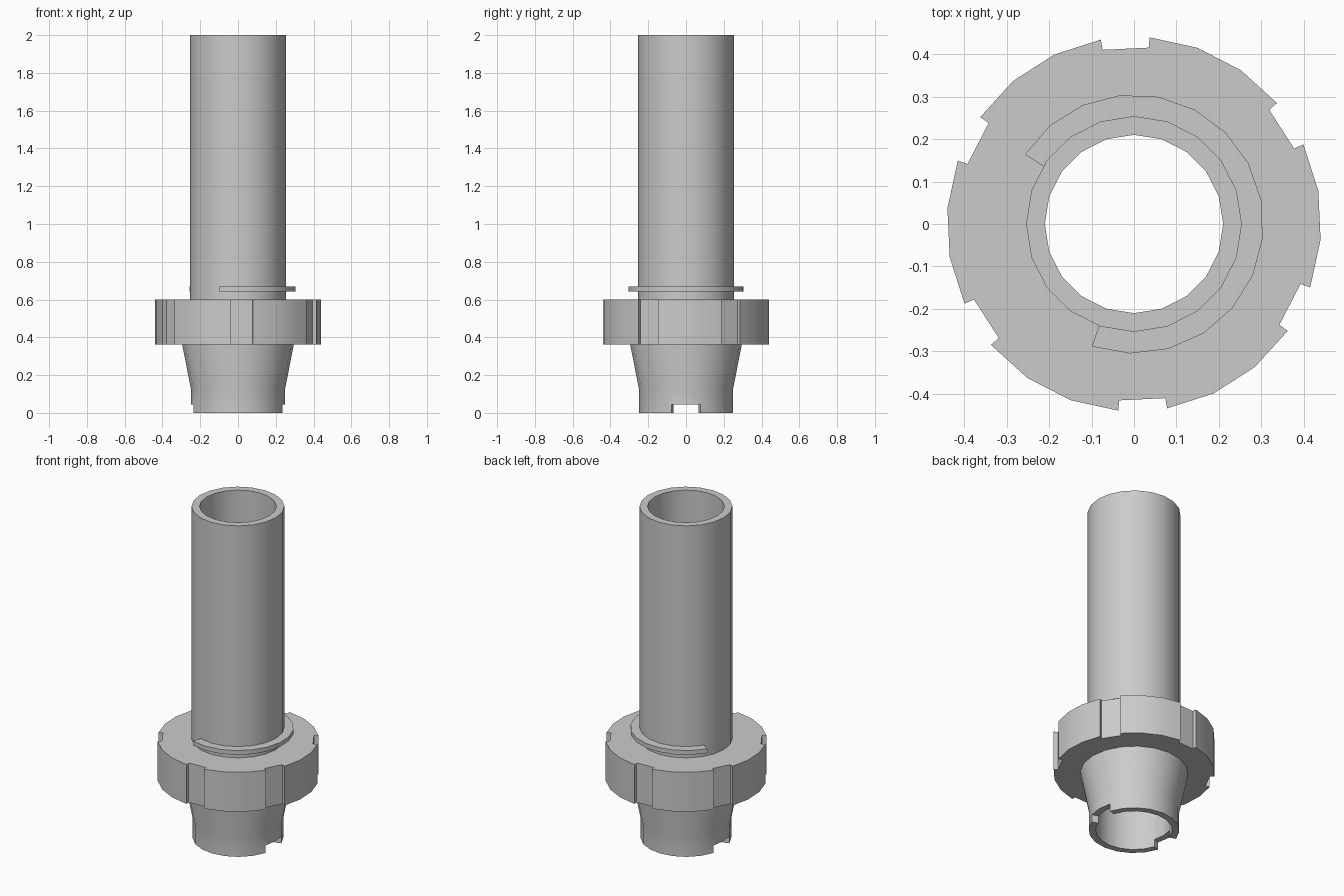
import bpy, bmesh
from math import radians, cos, sin
from mathutils import Vector

if "Cube" in bpy.data.objects:
    bpy.data.objects.remove(bpy.data.objects["Cube"])


def finish(name, bm):
    bmesh.ops.recalc_face_normals(bm, faces=bm.faces[:])
    mesh = bpy.data.meshes.new(name)
    bm.to_mesh(mesh)
    bm.free()
    ob = bpy.data.objects.new(name, mesh)
    bpy.context.collection.objects.link(ob)
    return ob


def lathe(name, profile, start=0, end=360, steps=20):
    """Revolve a closed (radius, z) profile; partial turns get end caps."""
    bm = bmesh.new()
    full = end - start == 360
    rows = []
    for i in range(steps if full else steps + 1):
        a = radians(start + (end - start) * i / steps)
        rows.append([bm.verts.new((r * cos(a), r * sin(a), z)) for r, z in profile])
    n = len(profile)
    for i in range(steps):
        p, q = rows[i], rows[(i + 1) % len(rows)]
        for j in range(n):
            k = (j + 1) % n
            bm.faces.new((p[j], q[j], q[k], p[k]))
    if not full:
        bm.faces.new(rows[0])
        bm.faces.new(rows[-1])
    return finish(name, bm)


def box_profile(r0, r1, z0, z1):
    return [(r0, z0), (r1, z0), (r1, z1), (r0, z1)]


def smooth(ob):
    bpy.ops.object.select_all(action='DESELECT')
    ob.select_set(True)
    bpy.context.view_layer.objects.active = ob
    bpy.ops.object.shade_smooth_by_angle(angle=radians(30))


# Hollow shaft with tapered foot
shaft = lathe("shaft", [(0.21, 0), (0.248, 0), (0.248, 0.12), (0.295, 0.36),
                        (0.295, 0.40), (0.254, 0.40), (0.254, 2.0), (0.21, 2.0)])

# Two drive slots cut through the foot, on the left and right
for side, mid in (("right", 0), ("left", 180)):
    cutter = lathe("slot_cutter_" + side, box_profile(0.12, 0.4, -0.05, 0.045),
                   mid - 18, mid + 18, 2)
    cutter.hide_render = True
    cutter.hide_set(True)
    cut = shaft.modifiers.new("slot_" + side, 'BOOLEAN')
    cut.operation = 'DIFFERENCE'
    cut.object = cutter
smooth(shaft)

# Clamping nut: four rim points then a shallow notch, six times round
R, DEPTH = 0.441, 0.024
outline = []
for i in range(6):
    base = -4.8 - 15 + 60 * i
    rim = [Vector((R * cos(radians(base + 15 * k)), R * sin(radians(base + 15 * k))))
           for k in range(4)]
    mid = radians(base + 52.5)
    inward = Vector((cos(mid), sin(mid))) * -DEPTH
    nxt = Vector((R * cos(radians(base + 60)), R * sin(radians(base + 60))))
    outline += rim + [rim[3] + inward, nxt + inward]

bm = bmesh.new()
rows = []
for z in (0.362, 0.6):
    outer = [bm.verts.new((p.x, p.y, z)) for p in outline]
    inner = [bm.verts.new((*(p.normalized() * 0.25), z)) for p in outline]
    rows.append((outer, inner))
(o0, i0), (o1, i1) = rows
n = len(outline)


def quad(a, b, c, d):
    """Face that tolerates merged bore points."""
    bm.faces.new((a, b, c, d))


for j in range(n):
    k = (j + 1) % n
    quad(o0[j], o0[k], o1[k], o1[j])
    quad(i0[j], i0[k], i1[k], i1[j])
    quad(o0[j], o0[k], i0[k], i0[j])
    quad(o1[j], o1[k], i1[k], i1[j])
nut = finish("clamping_nut", bm)
smooth(nut)

# Open retaining ring above the nut
ring = lathe("retaining_ring", box_profile(0.25, 0.305, 0.642, 0.668), -109, 147.5, 15)
smooth(ring)
